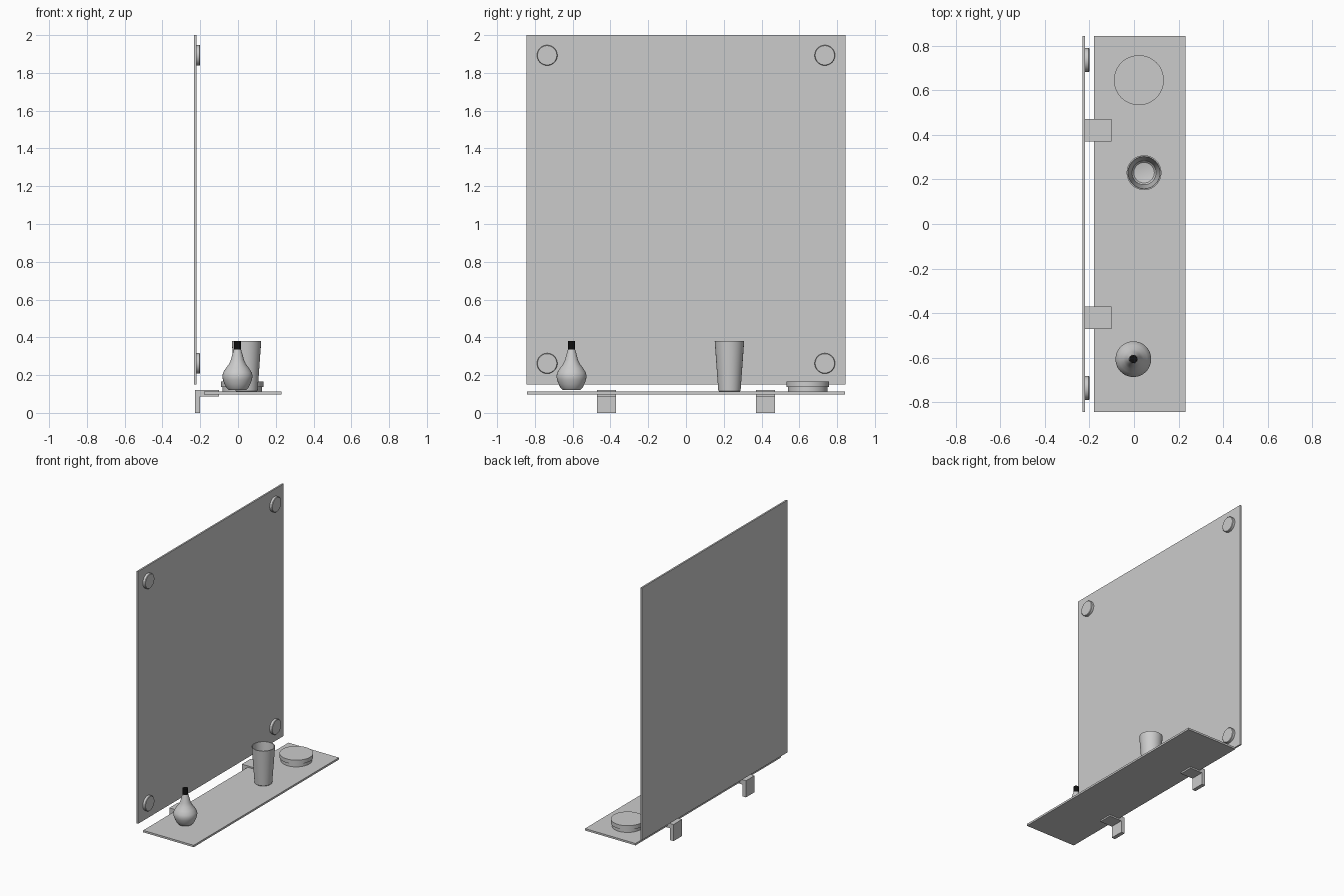
import bpy, bmesh, math
from mathutils import Vector

if "Cube" in bpy.data.objects:
    bpy.data.objects.remove(bpy.data.objects["Cube"])


def finish(name, bm, smooth=False):
    bmesh.ops.recalc_face_normals(bm, faces=bm.faces)
    me = bpy.data.meshes.new(name)
    bm.to_mesh(me)
    bm.free()
    ob = bpy.data.objects.new(name, me)
    bpy.context.collection.objects.link(ob)
    if smooth:
        bpy.ops.object.select_all(action='DESELECT')
        ob.select_set(True)
        bpy.context.view_layer.objects.active = ob
        bpy.ops.object.shade_smooth_by_angle(angle=math.radians(35))
    return ob


def box(name, lo, hi):
    bm = bmesh.new()
    bmesh.ops.create_cube(bm, size=1)
    lo, hi = Vector(lo), Vector(hi)
    for v in bm.verts:
        v.co = Vector([(a + b) / 2 + c * (b - a) for a, b, c in zip(lo, hi, v.co)])
    return finish(name, bm)


def lathe(name, profile, loc, along_x=False, steps=48):
    """Revolve (radius, height) points about z, or about x."""
    bm = bmesh.new()
    vs = [bm.verts.new((r, 0, z)) for r, z in profile]
    es = [bm.edges.new(p) for p in zip(vs, vs[1:])]
    bmesh.ops.spin(bm, geom=vs + es, cent=(0, 0, 0), axis=(0, 0, 1),
                   angle=math.tau, steps=steps)
    bmesh.ops.remove_doubles(bm, verts=bm.verts, dist=1e-5)
    for v in bm.verts:
        if along_x:
            v.co = Vector((v.co.z, v.co.y, -v.co.x))
        v.co += Vector(loc)
    return finish(name, bm, True)


def extrude_xz(name, points, y0, y1):
    bm = bmesh.new()
    f = bm.faces.new([bm.verts.new((x, y0, z)) for x, z in points])
    r = bmesh.ops.extrude_face_region(bm, geom=[f])
    bmesh.ops.translate(bm, vec=(0, y1 - y0, 0),
                        verts=[v for v in r['geom'] if isinstance(v, bmesh.types.BMVert)])
    return finish(name, bm)


# Mirror pane and glass shelf
box("mirror_pane", (-0.232, -0.844, 0.15), (-0.22, 0.844, 2.0))
box("glass_shelf", (-0.18, -0.842, 0.098), (0.23, 0.842, 0.112))

# Round mirror fixings in the four corners
disc = [(0, -0.001), (0.054, -0.001), (0.054, 0.017), (0.051, 0.02), (0, 0.02)]
for y in (-0.735, 0.735):
    for z in (0.262, 1.893):
        lathe("mirror_fixing", disc, (-0.22, y, z), along_x=True)

# Shelf clamps: wall plate with two jaws gripping the glass
clamp = [(-0.228, 0.0), (-0.2, 0.0), (-0.2, 0.087), (-0.1, 0.087), (-0.1, 0.098),
         (-0.18, 0.098), (-0.18, 0.112), (-0.1, 0.112), (-0.1, 0.122), (-0.228, 0.122)]
for y in (-0.42, 0.42):
    extrude_xz("shelf_clamp", clamp, y - 0.05, y + 0.05)

# Perfume bottle and its black cap
bottle = [(0, 0.122), (0.048, 0.122), (0.058, 0.132), (0.068, 0.152), (0.077, 0.175),
          (0.08, 0.195), (0.076, 0.213), (0.062, 0.236), (0.045, 0.258), (0.034, 0.282),
          (0.027, 0.31), (0.019, 0.336), (0, 0.336)]
lathe("bottle", bottle, (-0.003, -0.606, 0))
cap = lathe("bottle_cap", [(0, 0.335), (0.018, 0.335), (0.018, 0.38), (0, 0.38)],
            (-0.003, -0.606, 0), steps=32)
black = bpy.data.materials.new("black")
black.diffuse_color = (0.005, 0.005, 0.005, 1)
black.use_nodes = True
black.node_tree.nodes["Principled BSDF"].inputs["Base Color"].default_value = black.diffuse_color
cap.data.materials.append(black)

# Hollow tumbler
tumbler = [(0, 0.112), (0.054, 0.112), (0.059, 0.117), (0.078, 0.38), (0.072, 0.38),
           (0.054, 0.135), (0.046, 0.126), (0.025, 0.122), (0, 0.121)]
lathe("tumbler", tumbler, (0.045, 0.23, 0))

# Round tin with an overhanging lid
lathe("tin_base", [(0, 0.112), (0.104, 0.112), (0.104, 0.138), (0, 0.138)],
      (0.022, 0.645, 0))
lathe("tin_lid", [(0, 0.136), (0.112, 0.136), (0.112, 0.165), (0, 0.165)],
      (0.022, 0.645, 0))
